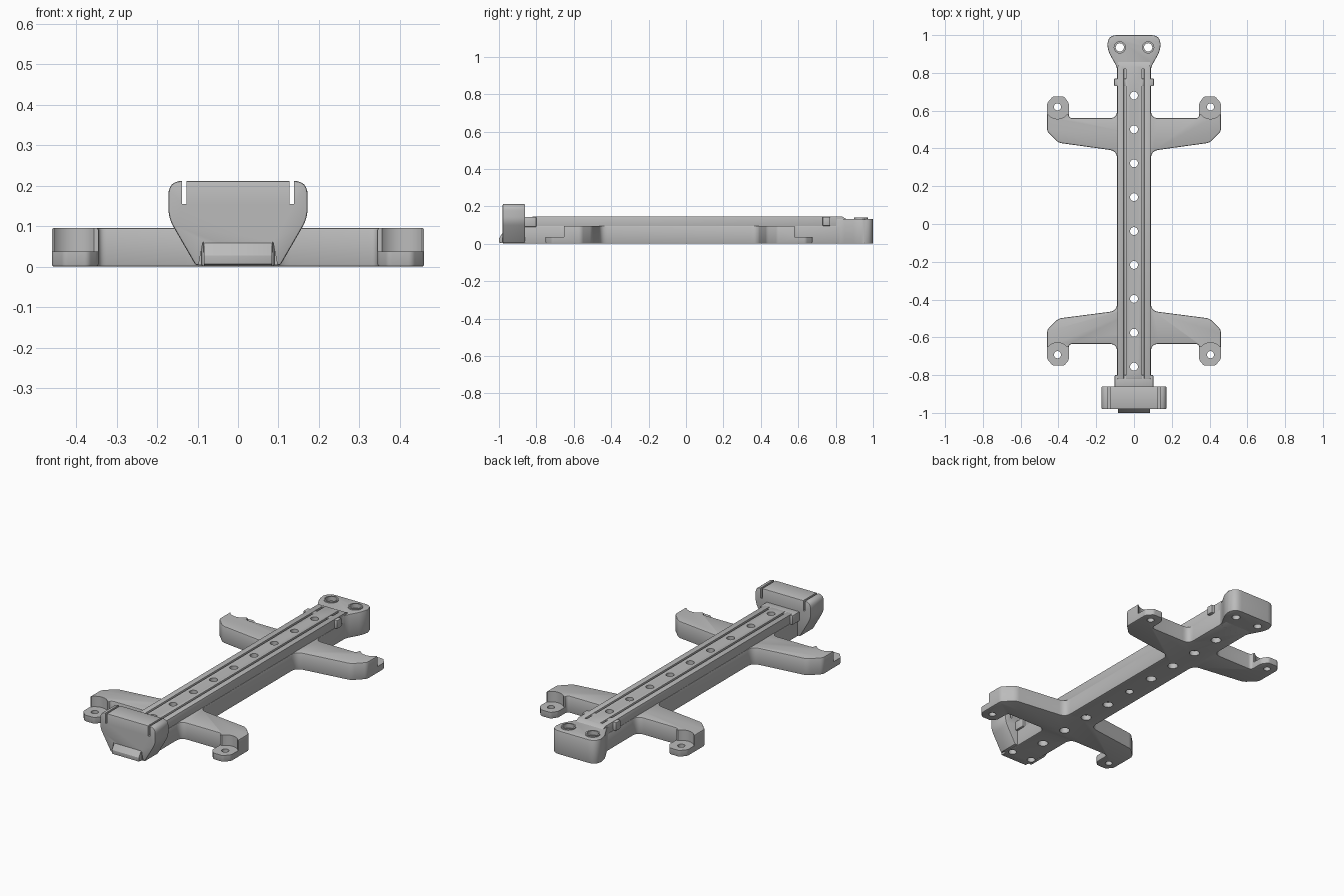
import bpy, bmesh, math
from mathutils import Vector, Matrix

if "Cube" in bpy.data.objects:
    bpy.data.objects.remove(bpy.data.objects["Cube"])

grey = bpy.data.materials.new("neutral grey")
grey.use_nodes = True
grey.diffuse_color = (0.5, 0.5, 0.5, 1)
grey.node_tree.nodes["Principled BSDF"].inputs["Base Color"].default_value = (0.5, 0.5, 0.5, 1)


def link(name, bm):
    bmesh.ops.recalc_face_normals(bm, faces=bm.faces)
    mesh = bpy.data.meshes.new(name)
    bm.to_mesh(mesh)
    bm.free()
    obj = bpy.data.objects.new(name, mesh)
    mesh.materials.append(grey)
    bpy.context.collection.objects.link(obj)
    return obj


def activate(obj):
    bpy.ops.object.select_all(action='DESELECT')
    obj.select_set(True)
    bpy.context.view_layer.objects.active = obj


def mirrored(half):
    return half + [(-p[0],) + tuple(p[1:]) for p in reversed(half)]


def rounded(points, steps=6):
    """Round each (x, y, radius) corner of an outline."""
    out = []
    for i, (x, y, r) in enumerate(points):
        p = Vector((x, y))
        if r == 0:
            out.append(p)
            continue
        a = Vector(points[i - 1][:2]) - p
        b = Vector(points[(i + 1) % len(points)][:2]) - p
        a, b = p + a.normalized() * r, p + b.normalized() * r
        for k in range(steps + 1):
            t = k / steps
            out.append(a * (1 - t) ** 2 + p * 2 * t * (1 - t) + b * t * t)
    return out


def prism(name, outline, lo, hi, axis='z', bevel=0.0):
    """Extrude a 2D outline along an axis and soften its sharp edges."""
    place = {'z': lambda u, v, d: (u, v, d),
             'y': lambda u, v, d: (u, d, v),
             'x': lambda u, v, d: (d, u, v)}[axis]
    bm = bmesh.new()
    face = bm.faces.new([bm.verts.new(place(p[0], p[1], lo)) for p in outline])
    res = bmesh.ops.extrude_face_region(bm, geom=[face])
    verts = [g for g in res["geom"] if isinstance(g, bmesh.types.BMVert)]
    bmesh.ops.translate(bm, verts=verts, vec=place(0, 0, hi - lo))
    obj = link(name, bm)
    if bevel:
        activate(obj)
        mod = obj.modifiers.new("soften", 'BEVEL')
        mod.width, mod.segments = bevel, 2
        mod.limit_method, mod.angle_limit = 'ANGLE', math.radians(40)
        bpy.ops.object.modifier_apply(modifier=mod.name)
    return obj


def box(name, x, y, z, bevel=0.0):
    return prism(name, [(x[0], y[0]), (x[1], y[0]), (x[1], y[1]), (x[0], y[1])],
                 z[0], z[1], 'z', bevel)


def cylinders(name, spots, radius, lo, hi):
    bm = bmesh.new()
    for x, y in spots:
        bmesh.ops.create_cone(bm, cap_ends=True, segments=24, radius1=radius,
                              radius2=radius, depth=hi - lo,
                              matrix=Matrix.Translation((x, y, (lo + hi) / 2)))
    return link(name, bm)


def cut(objects, cutter):
    for obj in objects:
        activate(obj)
        mod = obj.modifiers.new("cut", 'BOOLEAN')
        mod.operation, mod.solver, mod.object = 'DIFFERENCE', 'EXACT', cutter
        bpy.ops.object.modifier_apply(modifier=mod.name)
    bpy.data.objects.remove(cutter)


# Base frame: spine with four arms ending in foot tabs
half = [(.09, -.975, .015), (.09, -.635, .04), (.345, -.635, .02), (.345, -.72, .01),
        (.37, -.75, .01), (.43, -.75, .01), (.46, -.715, .01), (.46, -.56, .015),
        (.40, -.50, .02), (.09, -.46, .04), (.09, .387, .04), (.40, .43, .02),
        (.46, .49, .015), (.46, .64, .01), (.43, .675, .01), (.37, .675, .01),
        (.345, .64, .01), (.345, .56, .02), (.09, .56, .04), (.09, .87, 0)]
frame = prism("base_frame", rounded(mirrored(half)), 0, .096, 'z', .006)

# Raised rail with two long grooves
rail_half = [(.087, .085), (.087, .145), (.054, .145), (.054, .134), (.043, .134), (.043, .145)]
rail = prism("top_rail", mirrored(rail_half), -.82, .835, 'y', .002)

# Rear head, its transition wedge and two bosses
head_half = [(.088, .80, 0), (.09, .83, .02), (.14, .92, .03), (.14, 1.0, .05)]
head = prism("rear_head", rounded(mirrored(head_half)), 0, .133, 'z', .008)
wedge = prism("rear_wedge", [(.82, .1), (.82, .145), (.835, .145), (.862, .13), (.862, .1)],
              -.085, .085, 'x')
head_holes = [(-.075, .935), (.075, .935)]
bosses = cylinders("head_bosses", head_holes, .038, .1, .139)

# Side stops near the rear and shoulder behind the front block
stops = box("rear_stops", (-.105, .105), (.73, .77), (.095, .143), .004)
shoulder = box("front_shoulder", (-.102, .102), (-.87, -.8), (.09, .143), .004)

# Front block with flared sides and rounded top
block_half = [(.105, .004, 0), (.172, .12, .025), (.172, .212, .035)]
block = prism("front_block", rounded(mirrored(block_half)), -.98, -.86, 'y', .005)
lip = prism("front_lip", [(-.96, .068), (-.978, .062), (-1, .028), (-1, .006), (-.96, .0)],
            -.084, .084, 'x', .002)

# Clip slots in the block
for side in (-1, 1):
    x = side * .1325
    cut([block], box("slot_cutter", (x - .0055, x + .0055), (-1.1, -.8), (.155, .3)))
    # Recess beside the lip
    a, b, c = side * .082, side * .102, side * .086
    cut([block], prism("recess_cutter", [(a, -.02), (b, -.02), (c, .064)], -1.1, -.955, 'y'))

# Low foot tabs, scooped around each screw hole
tabs = []
for y, out in ((.62, 1), (-.692, -1)):
    for x in (-.405, .405):
        tabs.append((x, y))
        near, far = sorted((y - out * .04, y + out * .1))
        cut([frame], box("tab_cutter", (x - .075, x + .075), (near, far), (.037, .2)))
        cut([frame], cylinders("scoop_cutter", [(x, y)], .064, .037, .2))
cut([frame], cylinders("tab_hole_cutter", tabs, .019, -.1, .2))

# Row of screw holes down the spine, countersunk below except the middle one
row = [(0, -.755 + .1794 * i) for i in range(9)]
cut([frame, rail], cylinders("spine_hole_cutter", row, .021, -.1, .3))
cut([frame], cylinders("sink_cutter", [p for p in row if abs(p[1]) > .1], .027, -.1, .03))

# Head holes and blind holes under the front block
cut([head, bosses], cylinders("head_hole_cutter", head_holes, .022, -.1, .3))
cut([head, bosses], cylinders("head_sink_cutter", head_holes, .03, .115, .3))
cut([frame, block], cylinders("front_hole_cutter", [(-.065, -.93), (.065, -.93)], .022, -.1, .04))

# Smooth the rounded surfaces, keep hard edges
for obj in (frame, rail, head, wedge, bosses, stops, shoulder, block, lip):
    activate(obj)
    bpy.ops.object.shade_smooth_by_angle(angle=math.radians(30))
